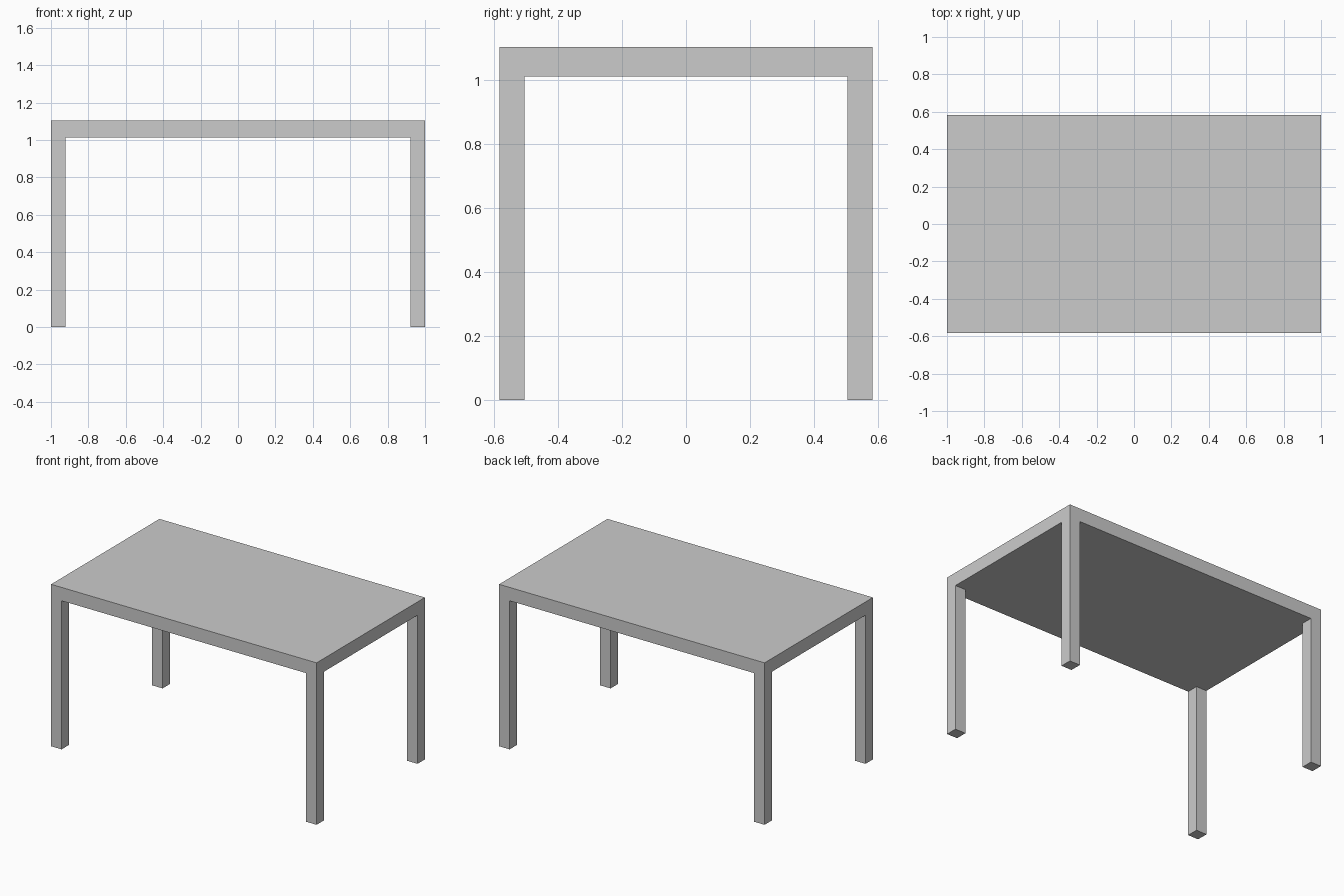
import bpy
import bmesh
from mathutils import Matrix, Vector

if "Cube" in bpy.data.objects:
    bpy.data.objects.remove(bpy.data.objects["Cube"])

HALF_X, HALF_Y = 1.0, 0.583
HEIGHT, UNDERSIDE = 1.103, 1.012
LEG = 0.079


def box(name, low, high):
    low, high = Vector(low), Vector(high)
    bm = bmesh.new()
    bmesh.ops.create_cube(bm, size=1, matrix=Matrix.Diagonal((*(high - low), 1)))
    mesh = bpy.data.meshes.new(name)
    bm.to_mesh(mesh)
    bm.free()
    obj = bpy.data.objects.new(name, mesh)
    obj.location = (low + high) / 2
    bpy.context.collection.objects.link(obj)
    return obj


# Solid slab top
box("table_top", (-HALF_X, -HALF_Y, UNDERSIDE), (HALF_X, HALF_Y, HEIGHT))

# Square legs flush with the corners
for side, sx in (("left", -1), ("right", 1)):
    for end, sy in (("front", -1), ("back", 1)):
        cx, cy = sx * (HALF_X - LEG / 2), sy * (HALF_Y - LEG / 2)
        box(f"{end}_{side}_leg",
            (cx - LEG / 2, cy - LEG / 2, 0),
            (cx + LEG / 2, cy + LEG / 2, UNDERSIDE))
